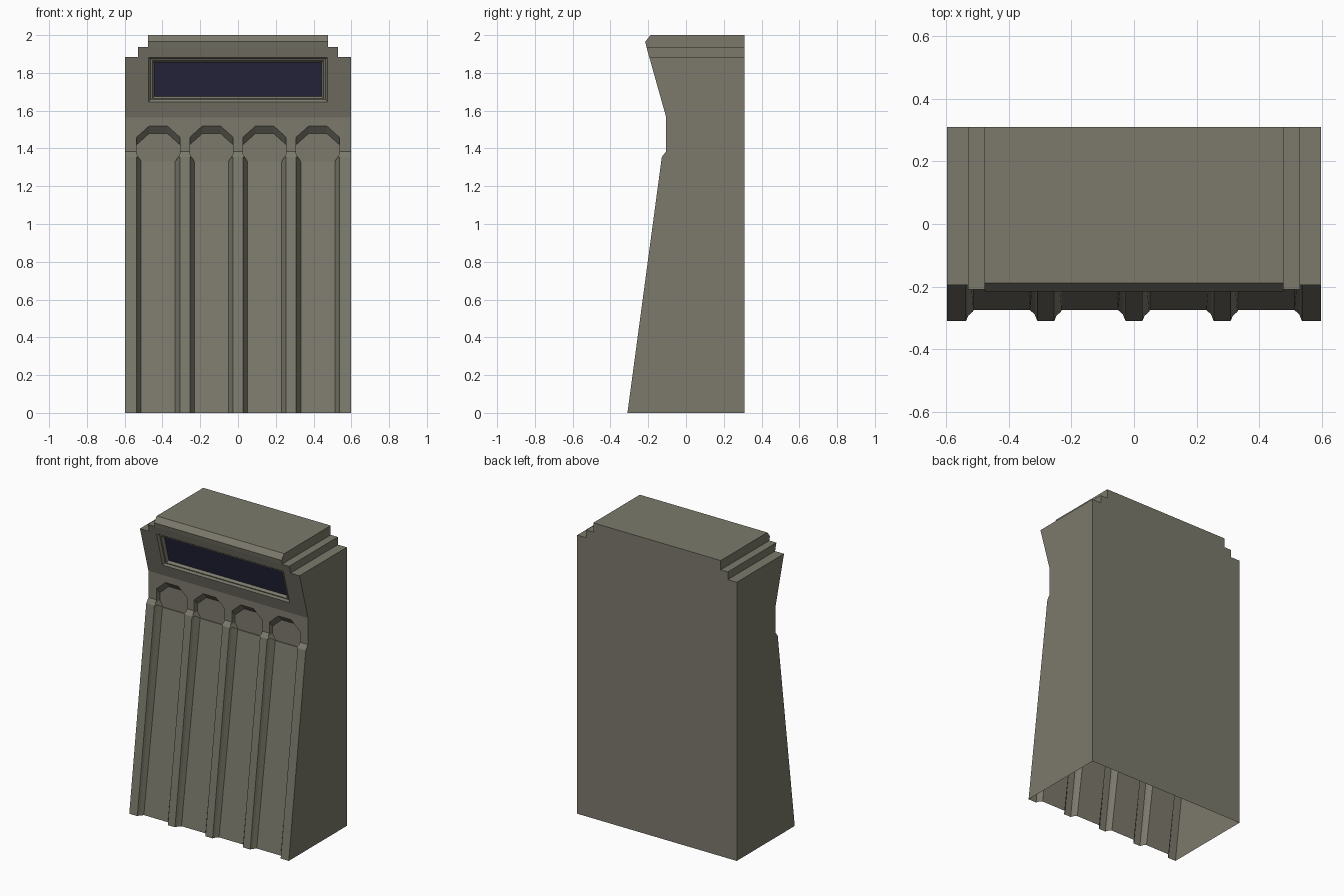
import bpy, bmesh, math
from mathutils import Vector

if "Cube" in bpy.data.objects:
    bpy.data.objects.remove(bpy.data.objects["Cube"])


def material(name, rgb):
    m = bpy.data.materials.new(name)
    m.diffuse_color = (*rgb, 1)
    m.use_nodes = True
    m.node_tree.nodes["Principled BSDF"].inputs["Base Color"].default_value = m.diffuse_color
    return m


def loft(name, rings):
    """Closed solid through a list of equally sized point rings."""
    bm = bmesh.new()
    vs = [[bm.verts.new(p) for p in r] for r in rings]
    n = len(rings[0])
    for a, b in zip(vs, vs[1:]):
        for i in range(n):
            j = (i + 1) % n
            bm.faces.new((a[i], a[j], b[j], b[i]))
    bm.faces.new(vs[0])
    bm.faces.new(vs[-1])
    bmesh.ops.recalc_face_normals(bm, faces=bm.faces)
    me = bpy.data.meshes.new(name)
    bm.to_mesh(me)
    bm.free()
    ob = bpy.data.objects.new(name, me)
    bpy.context.scene.collection.objects.link(ob)
    return ob


def cut(body, cutter):
    mod = body.modifiers.new("cut", 'BOOLEAN')
    mod.operation = 'DIFFERENCE'
    mod.solver = 'EXACT'
    mod.object = cutter
    bpy.context.view_layer.objects.active = body
    bpy.ops.object.modifier_apply(modifier=mod.name)
    bpy.data.objects.remove(cutter)


stone = material("grey_olive_casing", (0.2, 0.193, 0.15))
glass = material("dark_blue_screen", (0.023, 0.023, 0.055))

# Casing: side profile swept across the width
profile = [(-.31, 0), (-.128, 1.355), (-.105, 1.385), (-.105, 1.565),
           (-.209, 1.935), (-.216, 1.965), (-.188, 2), (.31, 2), (.31, 0)]
W = .597
body = loft("console_casing", [[(x, y, z) for y, z in profile] for x in (-W, W)])
body.data.materials.append(stone)
body.data.materials.append(glass)

# Stepped shoulders
for s in (-1, 1):
    for x, z in ((.53, 1.885), (.477, 1.937)):
        cut(body, loft("step_cutter", [
            [(s * a, b, c) for a, c in ((x, z), (.8, z), (.8, 2.2), (x, 2.2))]
            for b in (-.5, .5)]))


# Fluted channels with faceted arch heads
def channel_ring(cx, z):
    front = -.31 + z * .1343
    panel = -.275 + z * .15
    half = [(.114, front - .1), (.114, front), (.107, front + .017), (.09, panel)]
    pts = half + [(-x, y) for x, y in reversed(half)]
    return [(cx + x, y, z) for x, y in pts]


def arch_ring(cx, y):
    lift = (-.07 - y) / .035 * .04
    half = [(.09, 1.33), (.114, 1.37), (.114, 1.42 + lift), (.047, 1.48 + lift)]
    pts = half + [(-x, z) for x, z in reversed(half)]
    return [(cx + x, y, z) for x, z in pts]


for i in range(4):
    cx = (i - 1.5) * .2815
    cut(body, loft("channel_cutter", [channel_ring(cx, z) for z in (-.2, 1.355)]))
    cut(body, loft("arch_cutter", [arch_ring(cx, y) for y in (-.18, -.07)]))

# Screen recess in the leaning head, stepped inward
slope = Vector((0, -.104, .37)).normalized()
inward = Vector((0, slope.z, -slope.y))
origin = Vector((0, -.105, 1.565))


def screen_ring(depth, hx, lo, hi):
    ring = []
    for x, z in ((-hx, lo), (hx, lo), (hx, hi), (-hx, hi)):
        p = origin + slope * ((z - 1.565) / slope.z) + inward * depth
        ring.append((x, p.y, p.z))
    return ring


DEPTH = .03
cut(body, loft("screen_cutter", [
    screen_ring(-.03, .475, 1.645, 1.882),
    screen_ring(0, .475, 1.645, 1.882),
    screen_ring(.012, .462, 1.655, 1.87),
    screen_ring(.012, .453, 1.661, 1.862),
    screen_ring(DEPTH, .443, 1.668, 1.848)]))

# Open underside; colour the screen face by its plane
bm = bmesh.new()
bm.from_mesh(body.data)
bm.normal_update()
under = [f for f in bm.faces if all(abs(v.co.z) < 1e-4 for v in f.verts)]
bmesh.ops.delete(bm, geom=under, context='FACES')
for f in bm.faces:
    c = f.calc_center_median()
    on_screen = (f.normal.dot(inward) < -.99 and c.z > 1.6
                 and abs((c - origin).dot(inward) - DEPTH) < .003)
    f.material_index = 1 if on_screen else 0
    f.smooth = False
bm.to_mesh(body.data)
bm.free()
